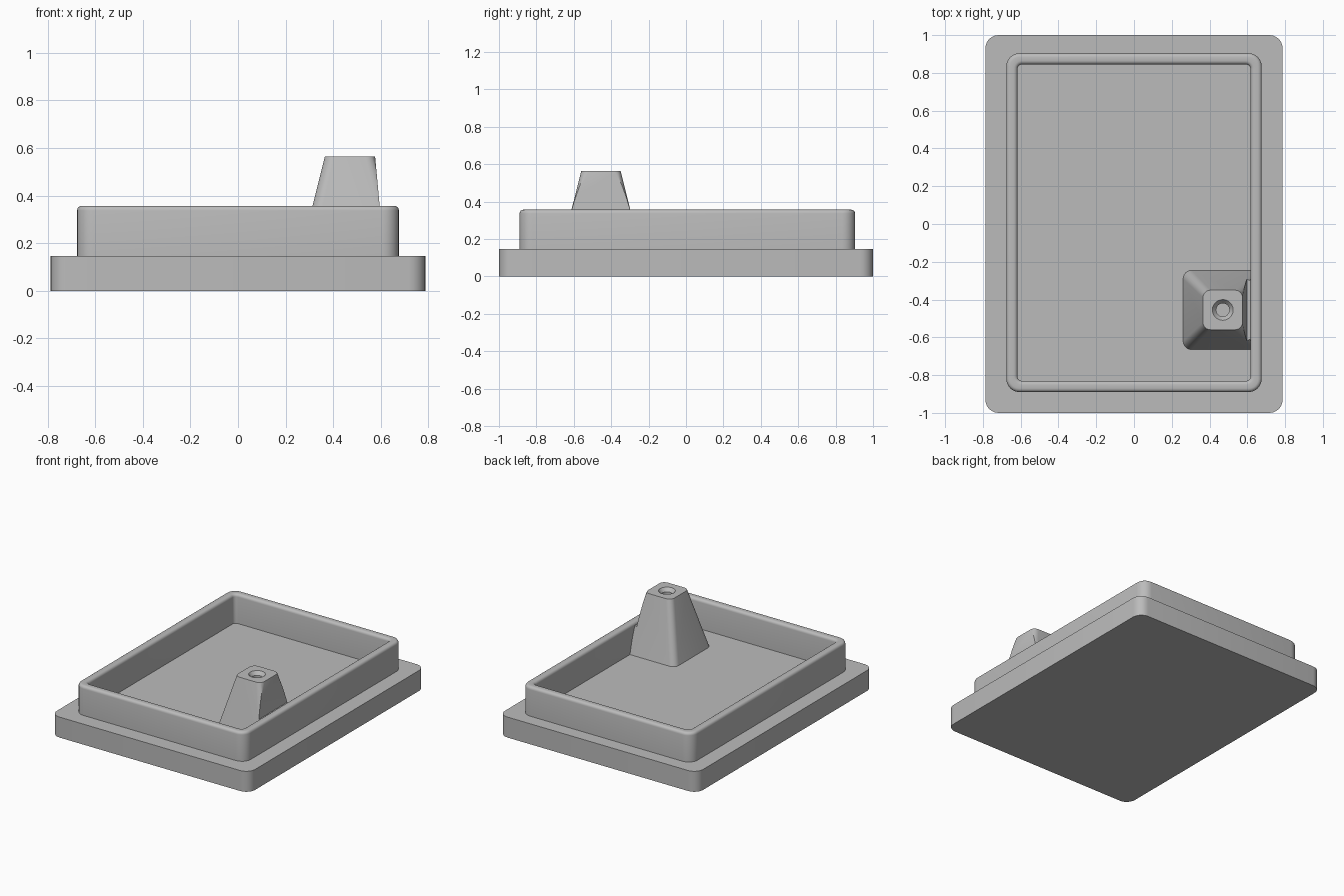
import bpy, bmesh, math

if "Cube" in bpy.data.objects:
    bpy.data.objects.remove(bpy.data.objects["Cube"])

grey = bpy.data.materials.new("matte grey")
grey.diffuse_color = (0.5, 0.5, 0.5, 1)
grey.use_nodes = True
grey.node_tree.nodes["Principled BSDF"].inputs["Base Color"].default_value = grey.diffuse_color
SEG = 6


def ring(cx, cy, hx, hy, r, z):
    """Rounded rectangle; a circle when r equals both half sizes."""
    pts = []
    for q, (sx, sy) in enumerate([(1, 1), (-1, 1), (-1, -1), (1, -1)]):
        for i in range(SEG + 1):
            a = math.pi / 2 * (q + i / SEG)
            pts.append((cx + sx * (hx - r) + r * math.cos(a),
                        cy + sy * (hy - r) + r * math.sin(a), z))
    return pts


def finish(name, bm):
    bmesh.ops.remove_doubles(bm, verts=bm.verts, dist=1e-5)
    bmesh.ops.recalc_face_normals(bm, faces=bm.faces)
    mesh = bpy.data.meshes.new(name)
    bm.to_mesh(mesh)
    bm.free()
    mesh.materials.append(grey)
    ob = bpy.data.objects.new(name, mesh)
    bpy.context.collection.objects.link(ob)
    return ob


def loft(name, sections, closed=False):
    """Skin through rings, then cap the ends or close into a loop."""
    bm = bmesh.new()
    rows = [[bm.verts.new(p) for p in ring(*s)] for s in sections]
    n = len(rows[0])
    for a, b in list(zip(rows, rows[1:])) + ([(rows[-1], rows[0])] if closed else []):
        for i in range(n):
            j = (i + 1) % n
            bm.faces.new((a[i], a[j], b[j], b[i]))
    if not closed:
        bm.faces.new(rows[0])
        bm.faces.new(rows[-1])
    return finish(name, bm)


def smooth(ob):
    bpy.ops.object.select_all(action='DESELECT')
    ob.select_set(True)
    bpy.context.view_layer.objects.active = ob
    bpy.ops.object.shade_smooth_by_angle(angle=math.radians(32))


# Base plate, whose top is also the tray floor
FLOOR, RIM, TOP = 0.147, 0.357, 0.565
plinth = loft("base_plate", [(0, 0, 0.787, 1, 0.07, 0),
                             (0, 0, 0.787, 1, 0.07, FLOOR)])

# Raised wall with rounded upper edges
CY, OX, OY, IX, IY, F = 0.007, 0.676, 0.897, 0.617, 0.838, 0.02
outer, inner = [], []
for i in range(5):
    a = math.pi / 2 * i / 4
    d, z = F * (1 - math.cos(a)), RIM - F + F * math.sin(a)
    outer.append((0, CY, OX - d, OY - d, 0.07 - d, z))
    inner.append((0, CY, IX + d, IY + d, 0.025 + d, z))
wall = loft("raised_wall",
            [(0, CY, OX, OY, 0.07, FLOOR - 0.01)] + outer + inner[::-1]
            + [(0, CY, IX, IY, 0.025, FLOOR - 0.01)], closed=True)

# Tapered post with a countersunk hole
PX, PY = 0.47, -0.455
post = loft("tapered_post", [
    (PX, PY, 0.211, 0.211, 0.045, FLOOR - 0.005),
    (PX, PY, 0.105, 0.105, 0.04, TOP),
    (PX, PY, 0.055, 0.055, 0.055, TOP),
    (PX, PY, 0.035, 0.035, 0.035, TOP - 0.025),
    (PX, PY, 0.035, 0.035, 0.035, TOP - 0.2)])

# Cutter that clears the post from the wall and leaves a small ledge
profile = [(0.576, 0.6), (0.576, 0.562), (0.597, 0.335), (0.635, 0.335),
           (0.635, 0.1), (0.8, 0.1), (0.8, 0.6)]
bm = bmesh.new()
ends = [[bm.verts.new((x, PY + s * 0.4, z)) for x, z in profile] for s in (-1, 1)]
for e in ends:
    bm.faces.new(e)
for i in range(len(profile)):
    j = (i + 1) % len(profile)
    bm.faces.new((ends[0][i], ends[0][j], ends[1][j], ends[1][i]))
cutter = finish("post_cutter", bm)
cutter.hide_render = True

mod = post.modifiers.new("wall_clearance", 'BOOLEAN')
mod.operation, mod.solver, mod.object = 'DIFFERENCE', 'EXACT', cutter
bpy.context.view_layer.objects.active = post
bpy.ops.object.modifier_apply(modifier=mod.name)
bpy.data.objects.remove(cutter)

for ob in (plinth, wall, post):
    smooth(ob)
